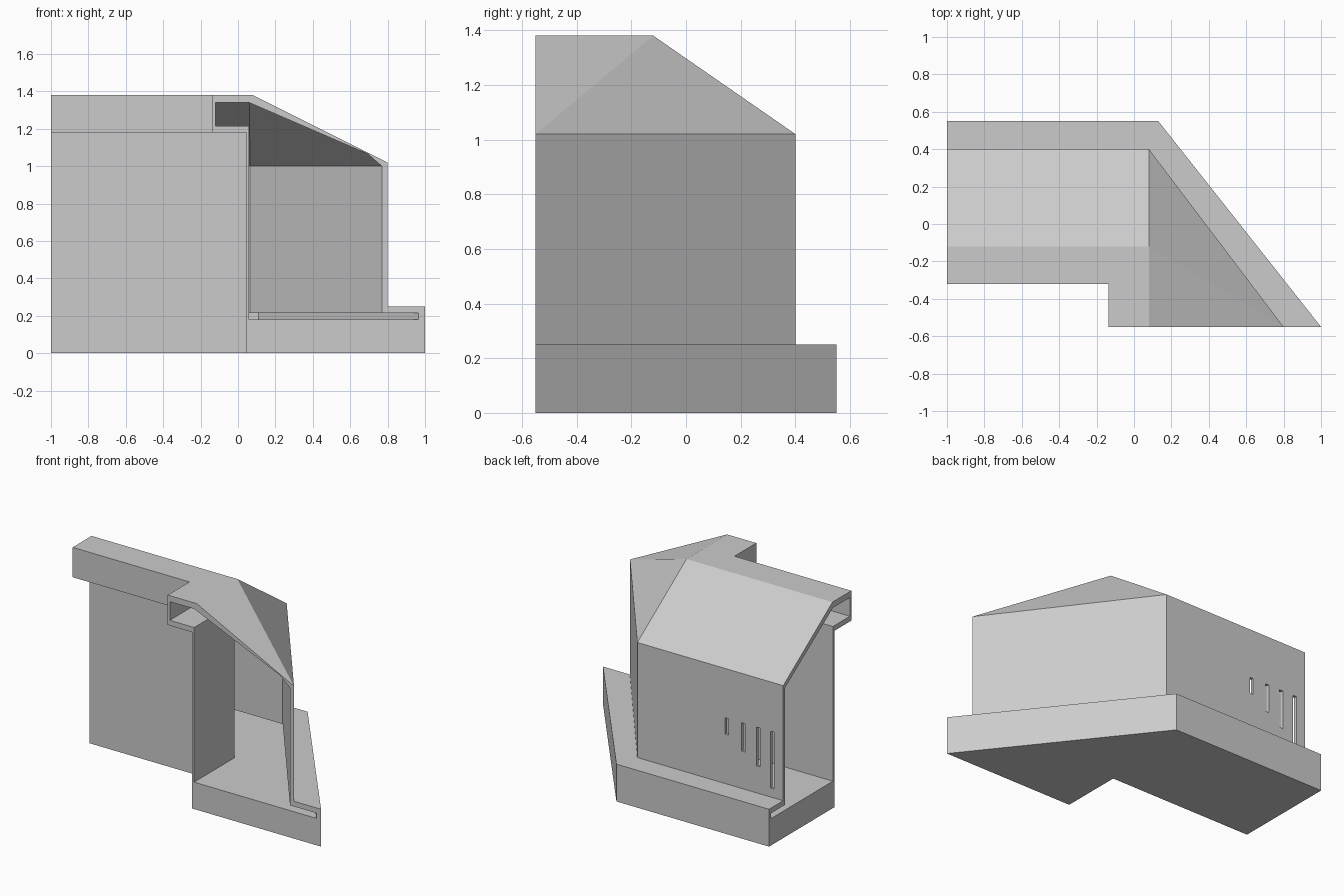
import bpy, bmesh

if "Cube" in bpy.data.objects:
    bpy.data.objects.remove(bpy.data.objects["Cube"])

FRONT_Y, LEFT_X = -0.55, -1.0


def swept_section(name, profile, extra=0.0):
    """Sweep a section (y, corner x, front x, z) along the left wing, round the corner, to the front."""
    bm = bmesh.new()
    rings = [[], [], []]
    for y, cx, fx, z in profile:
        t = (FRONT_Y - extra - y) / (FRONT_Y - y)
        rings[0].append(bm.verts.new((LEFT_X - extra, y, z)))
        rings[1].append(bm.verts.new((cx, y, z)))
        rings[2].append(bm.verts.new((cx + (fx - cx) * t, FRONT_Y - extra, z)))
    n = len(profile)
    for k in range(2):
        a, b = rings[k], rings[k + 1]
        for i in range(n):
            j = (i + 1) % n
            if k == 1 and i == 4:
                # folded hip roof on the angled wing
                bm.faces.new((a[i], a[j], b[i]))
                bm.faces.new((a[j], b[j], b[i]))
            else:
                bm.faces.new((a[i], a[j], b[j], b[i]))
    bm.faces.new(rings[0])
    bm.faces.new(rings[2])
    bmesh.ops.recalc_face_normals(bm, faces=bm.faces)
    return make_object(name, bm)


def make_object(name, bm):
    mesh = bpy.data.meshes.new(name)
    bm.to_mesh(mesh)
    bm.free()
    obj = bpy.data.objects.new(name, mesh)
    bpy.context.collection.objects.link(obj)
    return obj


def cut(obj, cutter):
    mod = obj.modifiers.new("cut", 'BOOLEAN')
    mod.operation = 'DIFFERENCE'
    mod.solver = 'EXACT'
    mod.object = cutter
    bpy.context.view_layer.objects.active = obj
    bpy.ops.object.modifier_apply(modifier=mod.name)
    bpy.data.objects.remove(cutter)


# Outer shell: plinth, wall, sloped roof and overhanging cornice
shell = swept_section("corner_housing", [
    (-0.14, 0.045, 0.045, 0.0),
    (0.55, 0.13, 1.0, 0.0),
    (0.55, 0.13, 1.0, 0.25),
    (0.40, 0.08, 0.80, 0.25),
    (0.40, 0.08, 0.80, 1.02),
    (-0.12, 0.08, 0.08, 1.38),
    (-0.32, -0.135, -0.135, 1.38),
    (-0.32, -0.135, -0.135, 1.18),
    (-0.14, 0.045, 0.045, 1.18),
])

# Hollow passage, open at both ends, with a slot under the plinth ledge
void = swept_section("passage_cutter", [
    (-0.125, 0.06, 0.06, 0.18),
    (0.53, 0.11, 0.965, 0.18),
    (0.53, 0.11, 0.965, 0.215),
    (0.38, 0.065, 0.77, 0.215),
    (0.38, 0.065, 0.77, 1.0),
    (-0.125, 0.06, 0.06, 1.34),
    (-0.305, -0.12, -0.12, 1.34),
    (-0.305, -0.12, -0.12, 1.215),
    (-0.125, 0.06, 0.06, 1.215),
], extra=0.1)
cut(shell, void)

# Four vent slits of growing length in the back wall
bm = bmesh.new()
for x, bottom in ((-0.92, 0.31), (-0.815, 0.43), (-0.705, 0.50), (-0.582, 0.58)):
    top = 0.69
    box = bmesh.ops.create_cube(bm, size=1.0)["verts"]
    bmesh.ops.scale(bm, vec=(0.025, 0.1, top - bottom), verts=box)
    bmesh.ops.translate(bm, vec=(x, 0.39, (top + bottom) / 2), verts=box)
cut(shell, make_object("slit_cutter", bm))
